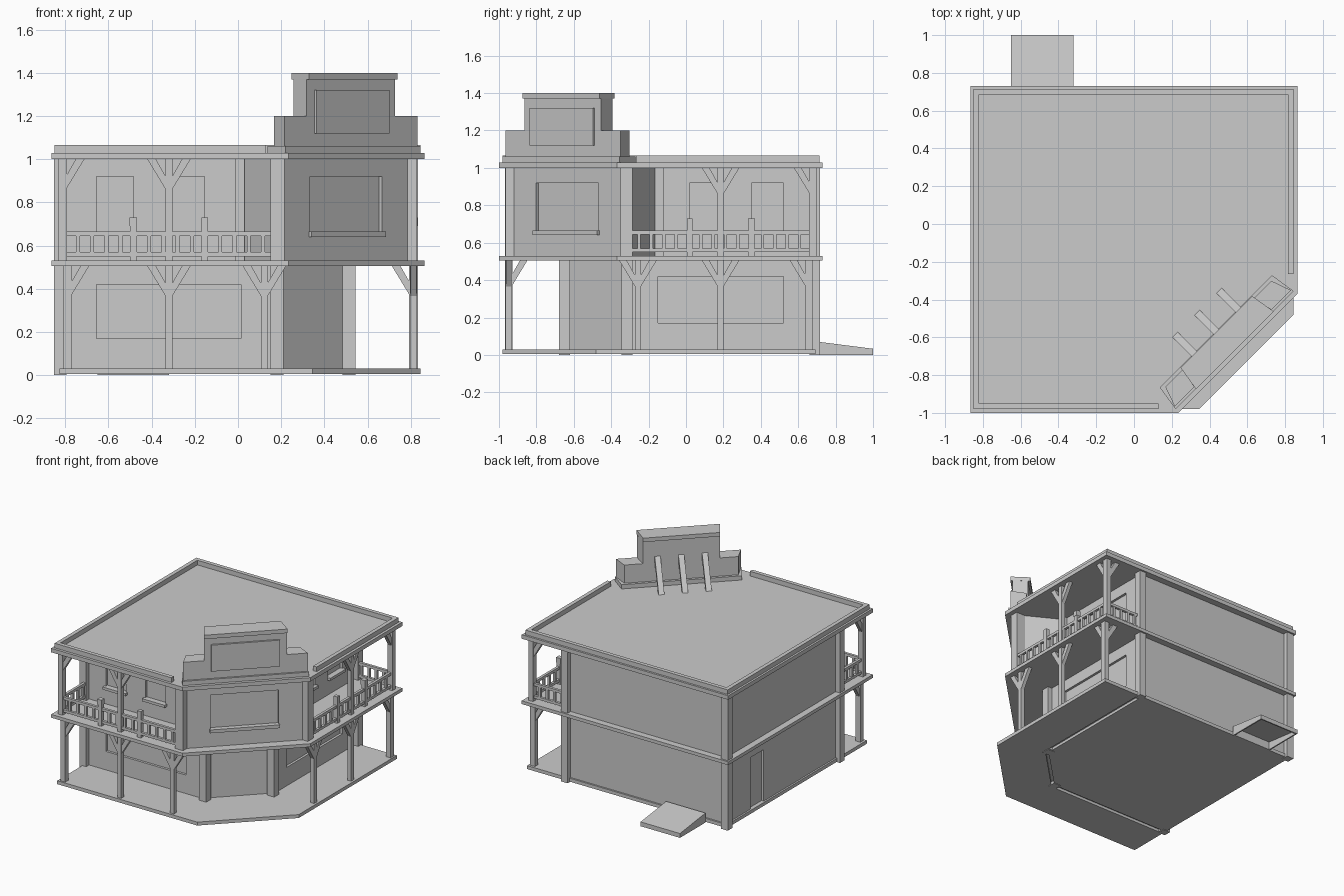
import bpy, bmesh
from mathutils import Vector

cube = bpy.data.objects.get("Cube")
if cube:
    bpy.data.objects.remove(cube, do_unlink=True)

grey = bpy.data.materials.new("plain_grey")
grey.use_nodes = True
grey.diffuse_color = (0.6, 0.6, 0.6, 1)
grey.node_tree.nodes["Principled BSDF"].inputs["Base Color"].default_value = (0.6, 0.6, 0.6, 1)

X, Y, Z = Vector((1, 0, 0)), Vector((0, 1, 0)), Vector((0, 0, 1))
SYM = -0.135                                # the plan mirrors about x + y = SYM
U, V = (X + Y).normalized(), (X - Y).normalized()
CORNER = Vector((0.5, -0.635, 0))           # middle of the angled corner face


def swap(p):
    """Mirror a point across the diagonal of the plan."""
    return Vector((SYM - p.y, SYM - p.x, p.z))


def extrude(name, pts, vec, both=False):
    """Solid from a planar outline pushed along vec; both adds the mirrored twin."""
    objs = []
    for mirrored in ((False, True) if both else (False,)):
        bm = bmesh.new()
        ends = [[Vector(p) for p in pts], [Vector(p) + vec for p in pts]]
        a, b = [[bm.verts.new(swap(p) if mirrored else p) for p in e] for e in ends]
        bm.faces.new(a)
        bm.faces.new(b)
        for i in range(len(a)):
            j = (i + 1) % len(a)
            bm.faces.new((a[i], a[j], b[j], b[i]))
        bmesh.ops.recalc_face_normals(bm, faces=bm.faces)
        label = name if not both else ("side_" if mirrored else "front_") + name
        mesh = bpy.data.meshes.new(label)
        bm.to_mesh(mesh)
        bm.free()
        mesh.materials.append(grey)
        obj = bpy.data.objects.new(label, mesh)
        bpy.context.collection.objects.link(obj)
        objs.append(obj)
    return objs


def plan(name, pts, z0, z1, both=False):
    return extrude(name, [(x, y, z0) for x, y in pts], Z * (z1 - z0), both)


def box(name, x0, x1, y0, y1, z0, z1, both=False):
    return plan(name, [(x0, y0), (x1, y0), (x1, y1), (x0, y1)], z0, z1, both)


def corner_block(name, back, front, v0, v1, z0, z1):
    """Block on the angled corner, with separate half widths at its back and front."""
    pts = [CORNER + U * u + V * v + Z * z0
           for u, v in ((-back, v0), (back, v0), (front, v1), (-front, v1))]
    return extrude(name, pts, Z * (z1 - z0))


def carve(target, cutters):
    """Cut recesses and discard the cutters."""
    for c in cutters:
        c.hide_render = True
        mod = target.modifiers.new("recess", "BOOLEAN")
        mod.operation, mod.solver, mod.object = "DIFFERENCE", "EXACT", c
        bpy.context.view_layer.objects.active = target
        bpy.ops.object.modifier_apply(modifier=mod.name)
        bpy.data.objects.remove(c, do_unlink=True)


# Floor, balcony and roof slabs
floor = plan("ground_floor", [(-.828, -.98), (.345, -.98), (.845, -.48), (.845, .693), (-.828, .693)], .004, .03)[0]
eaves = [(-.865, -1), (.235, -1), (.865, -.37), (.865, .73), (-.865, .73)]
plan("balcony_floor", eaves, .505, .53)
plan("roof_slab", eaves, 1.0, 1.03)
box("roof_edge", -.85, .13, -.98, -.95, 1.03, 1.065, True)
box("long_roof_edge", -.85, -.82, -.95, .715, 1.03, 1.065, True)

# Grooves under the floor along the walls
carve(floor, box("cut", -.79, .145, -.675, -.645, -.1, .024, True))
carve(floor, plan("cut", [(.195, -.635), (.21, -.65), (.515, -.345), (.5, -.33)], -.1, .023))

# Main walls with recessed windows and doors
WALL, DEEP = -.645, .018
core = [(-.815, WALL), (.15, WALL), (.51, -.285), (.51, .68), (-.815, .68)]
lower = plan("lower_walls", core, .03, .505)[0]
upper = plan("upper_walls", core, .53, 1.0)[0]
cuts = box("cut", -.655, .015, WALL - .1, WALL + DEEP, .17, .42, True)
cuts += box("door_cut", -1, -.815 + DEEP, .235, .395, .03, .42)
carve(lower, cuts)
cuts = []
for x in (-.57, -.24):
    cuts += box("cut", x - .085, x + .085, WALL - .1, WALL + DEEP, .665, .92, True)
    box("window_sill", x - .095, x + .095, WALL - .025, WALL + DEEP, .645, .665, True)
carve(upper, cuts)

# Square wall posts on both storeys
for storey, z0, z1 in (("lower", 0, .505), ("upper", .53, 1.0)):
    box(storey + "_wall_post", -.852, -.795, -.68, -.625, z0, z1, True)
    box(storey + "_back_corner_post", -.852, -.795, .66, .717, z0, z1)
box("entrance_post", .15, .21, -.68, -.62, 0, .505, True)

# Angled corner room on the upper floor, with posts at its corners
half = [Vector((.03, -.6, 0)), Vector((.03, -.67, 0)), Vector((.15, -.89, 0)),
        Vector((.18, -.92, 0)), Vector((.215, -.92, 0))]
outline = half + [swap(p) for p in reversed(half)]
room = plan("corner_room", [p.xy for p in outline], .53, 1.0)[0]
carve(room, corner_block("cut", .237, .237, -.02, .1, .665, .92))
corner_block("corner_window_sill", .243, .243, -.02, .018, .64, .665)
box("room_post", .15, .215, -.965, -.885, .53, 1.0, True)
box("room_wall_post", -.015, .03, -.68, -.62, .53, 1.0, True)

# Stepped false front above the corner
corner_block("false_front_base", .42, .442, -.095, .047, 1.03, 1.062)
corner_block("false_front_lower", .397, .435, -.075, .033, 1.062, 1.2)
corner_block("false_front_upper", .268, .29, -.075, .033, 1.2, 1.37)
corner_block("false_front_cap", .268, .291, -.09, .048, 1.37, 1.4)
corner_block("blank_sign_board", .24, .24, .033, .047, 1.12, 1.32)
for u in (-.165, 0, .165):
    prop = [CORNER + U * (u - .02) + V * v + Z * z
            for v, z in ((-.07, 1.255), (-.07, 1.205), (-.2, 1.03), (-.235, 1.03))]
    extrude("false_front_prop", prop, U * .04)


def brace(name, x, y, axis, top):
    """Slanted strut from a post up to the slab along the given axis."""
    side = Vector((abs(axis.y), abs(axis.x), 0))
    base = Vector((x, y, top)) - side * .014
    struts = ((.012, -.145), (.1, 0), (.06, 0), (.012, -.085))
    extrude(name, [base + axis * a + Z * h for a, h in struts], side * .028, True)


# Porch and balcony posts with their braces
for storey, z0, z1, places in (("porch", .03, .505, (-.79, -.32, .122)),
                               ("balcony", .53, 1.0, (-.812, -.32))):
    y = -.948
    for x in places:
        w = .02 if x == places[0] else .016
        box(storey + "_post", x - w, x + w, y - w, y + w, z0, z1, True)
        brace(storey + "_brace", x, y, X, z1)
        brace(storey + "_brace", x, y, Y if x == places[0] else -X, z1)

# Balcony railings
RAIL = -.948
for z in (.55, .645):
    box("rail", -.81, .15, RAIL - .01, RAIL + .01, z, z + .02, True)
    box("end_rail", -.82, -.8, RAIL, -.66, z, z + .02, True)
for i in range(14):
    x = -.742 + i * .066
    box("baluster", x - .009, x + .009, RAIL - .009, RAIL + .009, .565, .65, True)
for i in range(4):
    y = -.885 + i * .062
    box("end_baluster", -.819, -.801, y - .009, y + .009, .565, .65, True)
for x in (-.485, -.155):
    box("newel", x - .015, x + .015, RAIL - .015, RAIL + .015, .53, .73, True)
box("newel_cap", -.503, -.467, RAIL - .018, RAIL + .018, .69, .73, True)

# Loading ramp at the back, hollow underneath
ramp = extrude("back_ramp", [(-.65, .695, 0), (-.65, 1, 0), (-.65, 1, .033), (-.65, .695, .072)], X * .33)[0]
carve(ramp, extrude("cut", [(-.64, .705, -.1), (-.64, .99, -.1), (-.64, .99, .025), (-.64, .705, .06)], X * .31))
